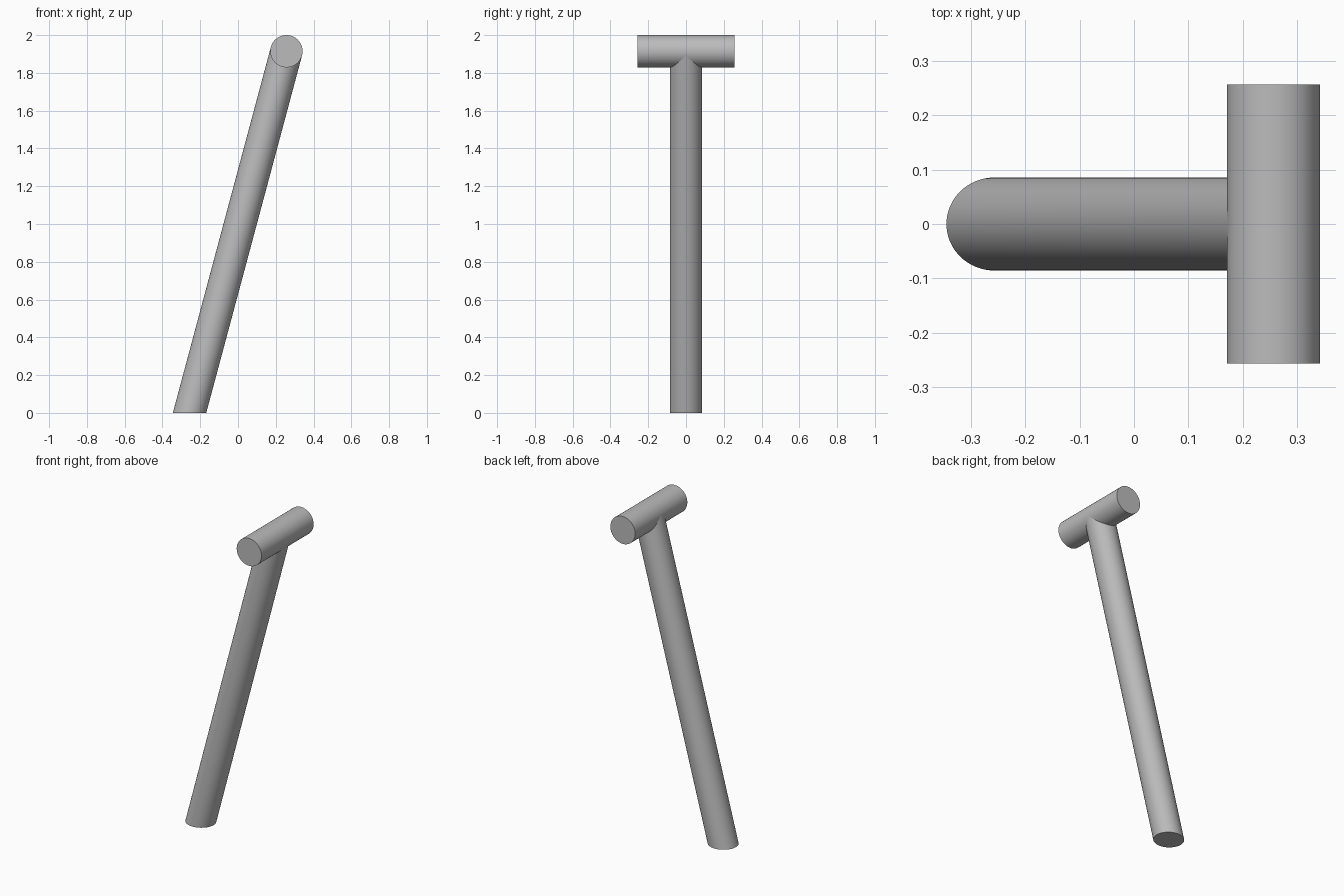
import bpy, bmesh
from math import sin, cos, pi, sqrt, radians
from mathutils import Vector

cube = bpy.data.objects.get("Cube")
if cube:
    bpy.data.objects.remove(cube, do_unlink=True)

RADIUS = 0.0855
HALF_BAR = 0.257
SIDES = 64
LEAN = radians(15)
HUB = Vector((0.2565, 0, 2 - RADIUS))       # where both axes meet
ACROSS = Vector((cos(LEAN), 0, -sin(LEAN)))  # across the leaning post
ALONG = Vector((sin(LEAN), 0, cos(LEAN)))    # up the leaning post
SIDE = Vector((0, 1, 0))

grey = bpy.data.materials.new("plain grey")
grey.use_nodes = True
colour = (0.5, 0.5, 0.5, 1)
grey.diffuse_color = colour
grey.node_tree.nodes["Principled BSDF"].inputs["Base Color"].default_value = colour


def tube(name, start, end, cap_both):
    """Tube between two rings, each given as a function of the angle."""
    bm = bmesh.new()
    angles = [2 * pi * i / SIDES for i in range(SIDES)]
    low = [bm.verts.new(start(a)) for a in angles]
    high = [bm.verts.new(end(a)) for a in angles]
    for i in range(SIDES):
        j = (i + 1) % SIDES
        bm.faces.new((low[i], low[j], high[j], high[i]))
    bm.faces.new(low[::-1])
    if cap_both:
        bm.faces.new(high)
    bmesh.ops.recalc_face_normals(bm, faces=bm.faces)
    mesh = bpy.data.meshes.new(name)
    bm.to_mesh(mesh)
    bm.free()
    mesh.materials.append(grey)
    obj = bpy.data.objects.new(name, mesh)
    bpy.context.collection.objects.link(obj)
    bpy.ops.object.select_all(action="DESELECT")
    obj.select_set(True)
    bpy.context.view_layer.objects.active = obj
    bpy.ops.object.shade_smooth_by_angle(angle=radians(30))
    return obj


# Crossbar: straight cylinder running front to back
def bar_ring(y):
    return lambda a: HUB + RADIUS * (cos(a) * ACROSS + sin(a) * ALONG) + y * SIDE


tube("crossbar", bar_ring(-HALF_BAR), bar_ring(HALF_BAR), True)


# Post: leaning cylinder, cut flat at the ground and saddle-cut under the bar
def post_line(a):
    return HUB + RADIUS * (cos(a) * ACROSS + sin(a) * SIDE)


def post_foot(a):
    p = post_line(a)
    return p - ALONG * (p.z / ALONG.z)


def post_saddle(a):
    return post_line(a) - ALONG * (RADIUS * abs(sin(a)))


tube("leaning_post", post_foot, post_saddle, False)
